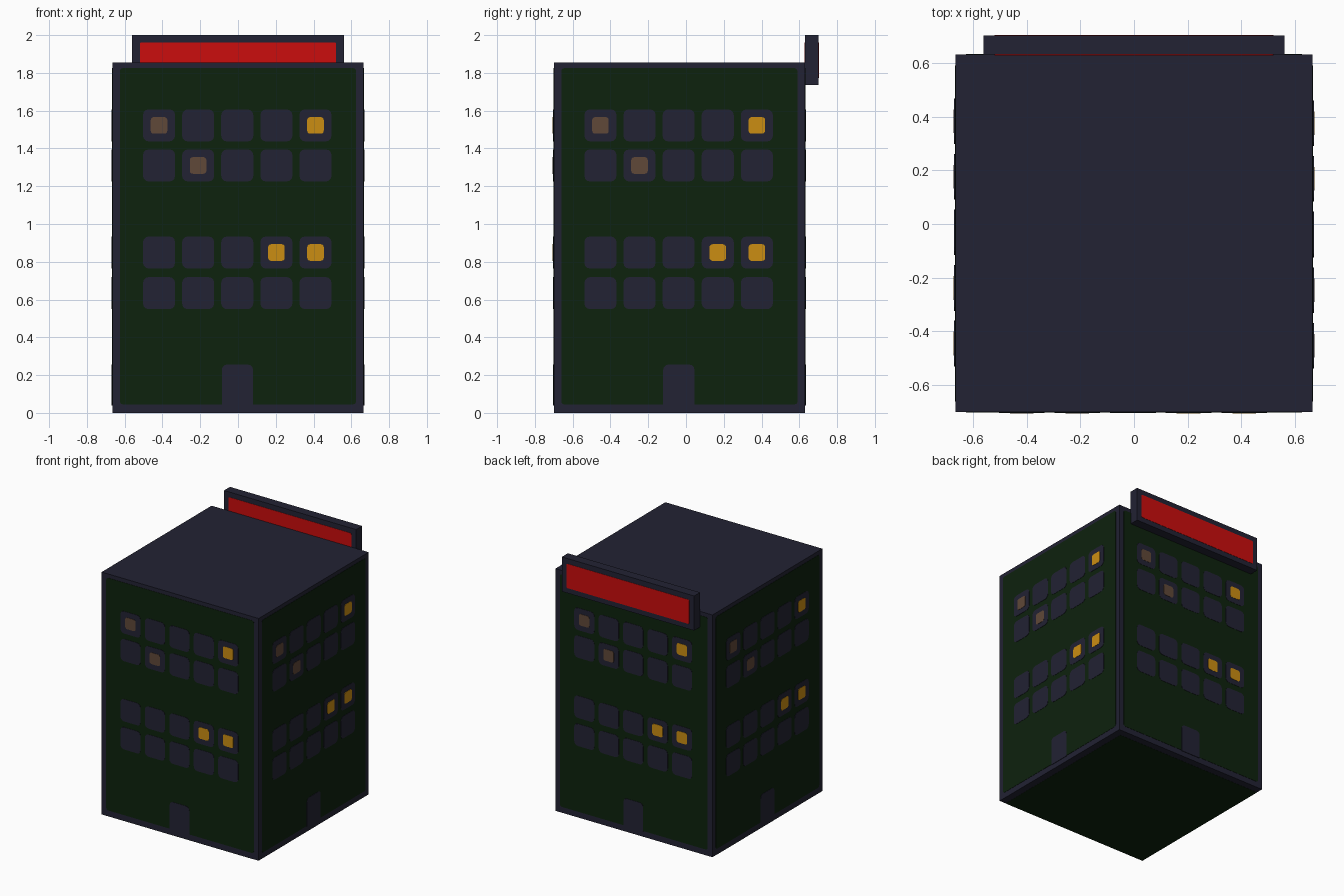
import bpy, bmesh, math
from mathutils import Matrix, Vector

if "Cube" in bpy.data.objects:
    bpy.data.objects.remove(bpy.data.objects["Cube"])


def material(name, rgb):
    m = bpy.data.materials.new(name)
    m.diffuse_color = (*rgb, 1)
    m.use_nodes = True
    m.node_tree.nodes["Principled BSDF"].inputs["Base Color"].default_value = m.diffuse_color
    return m


DARK = material("dark slate", (0.016, 0.016, 0.033))
GREEN = material("deep green", (0.004, 0.0159, 0.004))
RED = material("sign red", (0.60, 0.004, 0.004))
AMBER = material("lit amber", (0.60, 0.27, 0.006))
BROWN = material("dim brown", (0.117, 0.065, 0.04))

HALF = 0.665          # half width of the square tower
CY = -0.035           # tower centre in y
ROOF = 1.855


def finish(name, bm, mat):
    bmesh.ops.recalc_face_normals(bm, faces=bm.faces[:])
    me = bpy.data.meshes.new(name)
    bm.to_mesh(me)
    bm.free()
    me.materials.append(mat)
    ob = bpy.data.objects.new(name, me)
    bpy.context.collection.objects.link(ob)
    return ob


def box(name, lo, hi, mat):
    bm = bmesh.new()
    lo, hi = Vector(lo), Vector(hi)
    size = hi - lo
    bmesh.ops.create_cube(bm, size=1, matrix=Matrix.Translation((lo + hi) / 2)
                          @ Matrix.Diagonal((*size, 1)))
    return finish(name, bm, mat)


def add_plate(bm, u, v, w, h, r, depth, round_bottom=True):
    """Rounded plate centred on (u, v) in the wall plane, standing out by depth."""
    pts = []
    for k, (sx, sz) in enumerate(((1, 1), (-1, 1), (-1, -1), (1, -1))):
        rr = r if (sz > 0 or round_bottom) else 0
        cx, cz = u + sx * (w / 2 - rr), v + sz * (h / 2 - rr)
        for i in range(4 if rr else 1):
            a = math.radians(90 * k + 30 * i)
            pts.append((cx + rr * math.cos(a), cz + rr * math.sin(a)))
    face = bm.faces.new([bm.verts.new((x, 0, z)) for x, z in pts])
    out = bmesh.ops.extrude_face_region(bm, geom=[face])["geom"]
    bmesh.ops.translate(bm, vec=(0, -depth, 0),
                        verts=[g for g in out if isinstance(g, bmesh.types.BMVert)])


def plates(name, specs, mat, place):
    bm = bmesh.new()
    for s in specs:
        add_plate(bm, *s)
    finish(name, bm, mat).matrix_world = place


# Tower block
box("tower", (-HALF, CY - HALF, 0), (HALF, CY + HALF, ROOF), DARK)

# Window layout shared by all four walls
COLS = [-0.418 + 0.207 * i for i in range(5)]
ROWS = [1.522, 1.31, 0.849, 0.634]
windows = [(u, v, 0.17, 0.17, 0.03, 0.004) for v in ROWS for u in COLS]


def lamps(cells):
    return [(COLS[c], ROWS[r], 0.088, 0.088, 0.016, 0.006) for r, c in cells]


for i, side in enumerate(("front", "right", "back", "left")):
    place = (Matrix.Translation((0, CY, 0)) @ Matrix.Rotation(math.pi / 2 * i, 4, 'Z')
             @ Matrix.Translation((0, -HALF, 0)))
    plates(side + "_wall_panel", [(0, 0.935, 1.25, 1.78, 0.015, 0.002)], GREEN, place)
    plates(side + "_windows", windows, DARK, place)
    plates(side + "_door", [(-0.003, 0.148, 0.166, 0.216, 0.028, 0.004, False)], DARK, place)
    plates(side + "_lit_windows", lamps([(0, 4), (2, 3), (2, 4)]), AMBER, place)
    plates(side + "_dim_windows", lamps([(0, 0), (1, 1)]), BROWN, place)

# Green underside, leaving a dark strip along the back and right edges
box("underside", (-HALF, CY - HALF, -0.001),
    (HALF - 0.055, CY + HALF - 0.055, 0.001), GREEN)

# Rooftop sign with red panels on both sides
box("sign_board", (-0.56, 0.63, 1.735), (0.56, 0.702, 2.0), DARK)
plates("sign_back_panel", [(0, 1.867, 1.04, 0.186, 0.01, 0.002)], RED,
       Matrix.Translation((0, 0.702, 0)) @ Matrix.Rotation(math.pi, 4, 'Z'))
plates("sign_front_panel", [(0, 1.9085, 1.04, 0.105, 0.01, 0.002, False)], RED,
       Matrix.Translation((0, 0.63, 0)))
